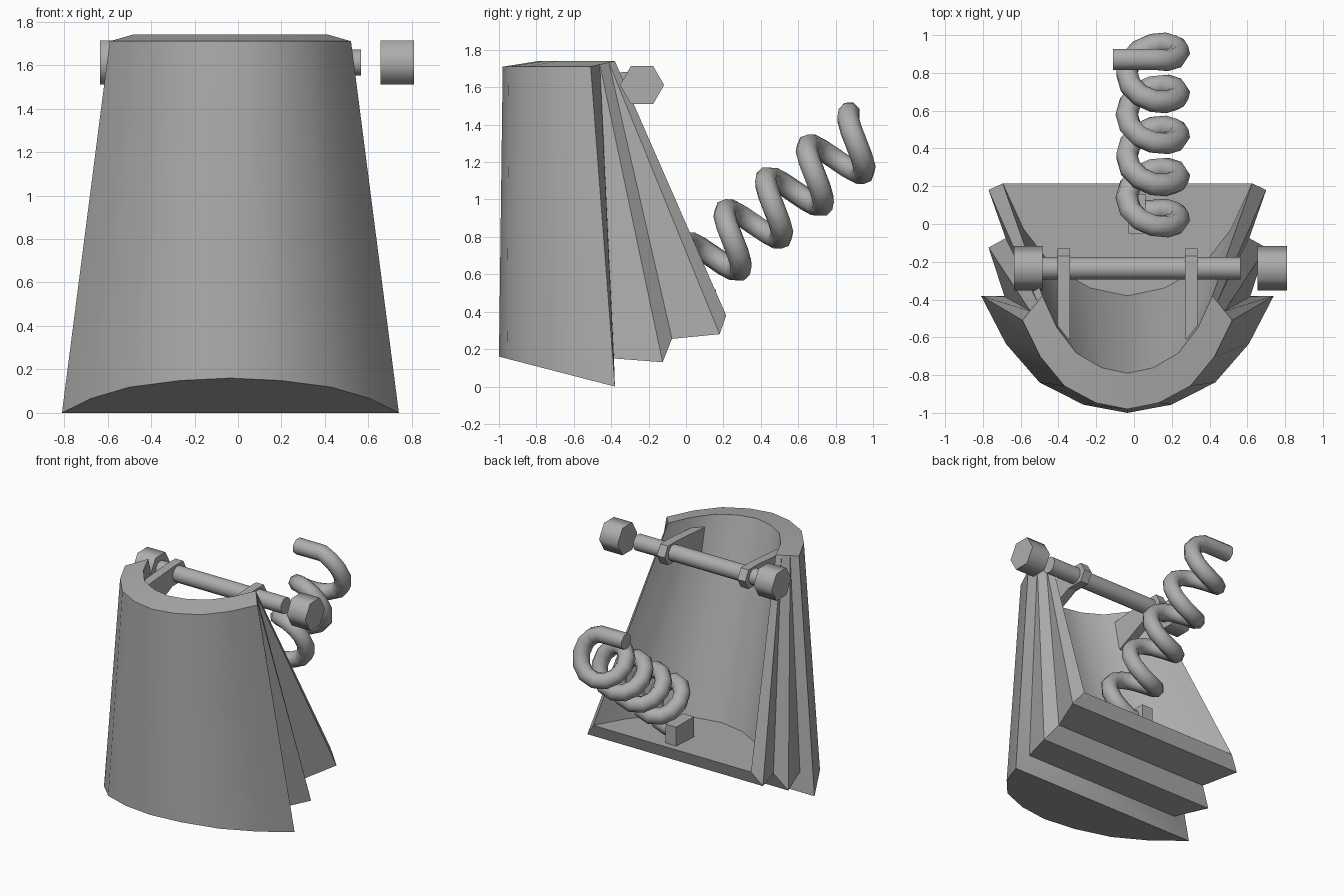
import bpy, bmesh, math
from mathutils import Vector

if "Cube" in bpy.data.objects:
    bpy.data.objects.remove(bpy.data.objects["Cube"])

CX = -0.035  # middle of the shell

grey = bpy.data.materials.new("dark_grey")
grey.diffuse_color = (.42, .42, .42, 1)
grey.use_nodes = True
grey.node_tree.nodes["Principled BSDF"].inputs["Base Color"].default_value = grey.diffuse_color


def shade(ob, angle):
    ob.data.materials.append(grey)
    bpy.ops.object.select_all(action='DESELECT')
    ob.select_set(True)
    bpy.context.view_layer.objects.active = ob
    bpy.ops.object.shade_smooth_by_angle(angle=math.radians(angle))


def finish(name, bm, angle=30):
    bmesh.ops.recalc_face_normals(bm, faces=bm.faces[:])
    me = bpy.data.meshes.new(name)
    bm.to_mesh(me)
    bm.free()
    ob = bpy.data.objects.new(name, me)
    bpy.context.collection.objects.link(ob)
    shade(ob, angle)


# Shell: curved front, fanned pleats on the sides and underneath, hollow back
HALF = [(1, 0), (.83, .41), (.60, .74), (.30, .93), (0, 1)]
ARC = [(-x, f) for x, f in HALF] + HALF[-2::-1]


def arc(bm, hw, y0, y1, z0, z1):
    return [bm.verts.new((CX + hw * x, y0 + (y1 - y0) * f, z0 + (z1 - z0) * f))
            for x, f in ARC]


bm = bmesh.new()
out_low = arc(bm, .775, -.38, -1.0, 0, .16)
out_top = arc(bm, .555, -.51, -.98, 1.71, 1.71)
in_top = arc(bm, .45, -.38, -.79, 1.74, 1.74)
in_low = arc(bm, .66, .215, -.38, .38, .35)
for a, b in ((out_low, out_top), (out_top, in_top), (in_top, in_low)):
    for i in range(len(ARC) - 1):
        bm.faces.new((a[i], a[i + 1], b[i + 1], b[i]))
bm.faces.new(out_low)
bm.faces.new(in_low)
PLEATS = [(.65, -.385, .15), (.735, -.125, .13), (.645, -.075, .255), (.735, .18, .28)]
rows = []
for s, end in ((-1, 0), (1, -1)):
    p = [out_low[end]]
    p += [bm.verts.new((CX + s * w, y, z)) for w, y, z in PLEATS]
    p.append(in_low[end])
    rows.append(p)
    t0, t3 = out_top[end], in_top[end]
    t1, t2 = [bm.verts.new(t0.co.lerp(t3.co, k)) for k in (.38, .75)]
    for f in ((p[0], p[1], t1, t0), (p[1], p[2], t1), (p[2], p[3], t2, t1),
              (p[3], p[4], t2), (p[4], p[5], t3, t2)):
        bm.faces.new(f)
for i in range(5):
    bm.faces.new((rows[0][i], rows[0][i + 1], rows[1][i + 1], rows[1][i]))
finish("pleated_shell", bm)


# Prism along x from a (y, z) profile
def prism(name, profile, x0, x1, angle):
    bm = bmesh.new()
    a, b = [[bm.verts.new((x, y, z)) for y, z in profile] for x in (x0, x1)]
    bm.faces.new(a)
    bm.faces.new(b)
    for i in range(len(a)):
        j = (i + 1) % len(a)
        bm.faces.new((a[i], a[j], b[j], b[i]))
    finish(name, bm, angle)


def ring(r, n):
    return [(-.235 + r * math.cos(i * math.tau / n), 1.612 + r * math.sin(i * math.tau / n))
            for i in range(n)]


# Cross bar, hexagonal end nuts and the brackets holding the bar
prism("cross_bar", ring(.06, 16), -.50, .565, 30)
prism("left_nut", ring(.118, 6), -.635, -.485, 65)
prism("right_nut", ring(.118, 6), .655, .81, 65)
BRACKET = [(-.13, 1.612), (-.17, 1.685), (-.28, 1.685), (-.61, 1.66),
           (-.56, 1.42), (-.30, 1.54), (-.17, 1.54)]
prism("left_bracket", BRACKET, -.405, -.34, 20)
prism("right_bracket", BRACKET, .27, .335, 20)

# Spring: 4.5 coils climbing backwards, with straight ends
X0, R, TURNS, STEPS = .10, .138, 4.5, 12
perp = Vector((0, -.62, .78)) * .15
top = Vector((X0, .965, 1.345))
pitch = Vector((0, .22, .173))
pts = []
for i in range(int(TURNS * STEPS) + 1):
    t = i / STEPS
    phi = math.pi - math.tau * t
    pts.append(top - pitch * (TURNS - t) + perp * math.cos(phi)
               + Vector((R * math.sin(phi), 0, 0)))
pts.insert(0, pts[0] - Vector((.10, 0, 0)))
pts.append(pts[-1] - Vector((.21, 0, 0)))
cu = bpy.data.curves.new("spring", 'CURVE')
cu.dimensions = '3D'
cu.bevel_depth = .06
cu.bevel_resolution = 2
cu.use_fill_caps = True
sp = cu.splines.new('POLY')
sp.points.add(len(pts) - 1)
for q, c in zip(sp.points, pts):
    q.co = (*c, 1)
spring = bpy.data.objects.new("spring", cu)
bpy.context.collection.objects.link(spring)
bpy.ops.object.select_all(action='DESELECT')
spring.select_set(True)
bpy.context.view_layer.objects.active = spring
bpy.ops.object.convert(target='MESH')
shade(bpy.context.view_layer.objects.active, 50)

# Block anchoring the spring to the floor
bm = bmesh.new()
bmesh.ops.create_cube(bm, size=1)
bmesh.ops.scale(bm, vec=(.09, .21, .20), verts=bm.verts[:])
bmesh.ops.translate(bm, vec=(.015, .055, .42), verts=bm.verts[:])
finish("spring_block", bm)
